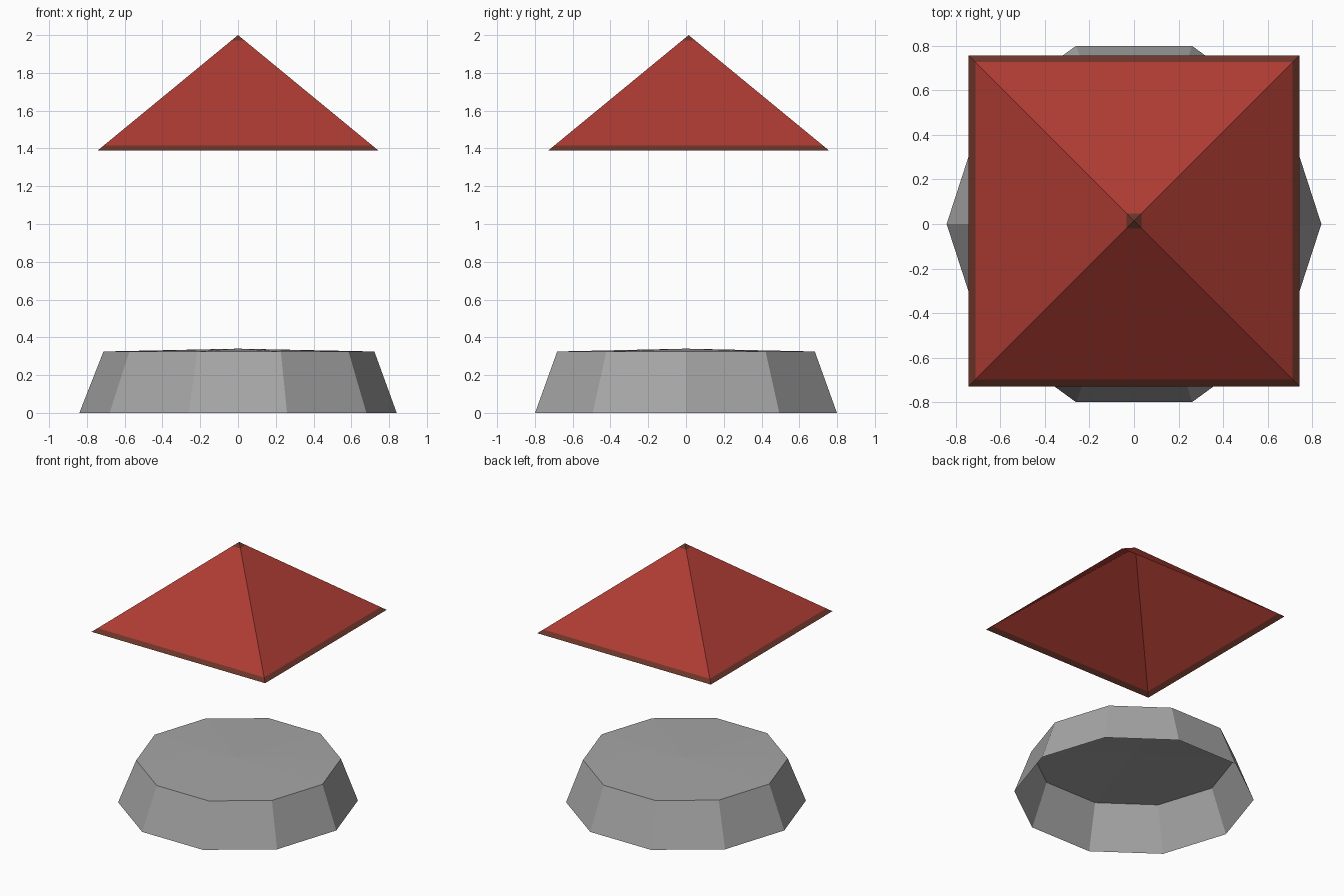
import bpy, bmesh
from math import cos, sin, pi

cube = bpy.data.objects.get("Cube")
if cube:
    bpy.data.objects.remove(cube, do_unlink=True)


def material(name, rgb):
    mat = bpy.data.materials.new(name)
    mat.use_nodes = True
    color = (*rgb, 1)
    mat.diffuse_color = color
    bsdf = mat.node_tree.nodes["Principled BSDF"]
    bsdf.inputs["Base Color"].default_value = color
    bsdf.inputs["Roughness"].default_value = 0.9
    return mat


def ring(bm, sides, radius, z, cx=0, cy=0, turn=0):
    angles = [turn + 2 * pi * i / sides for i in range(sides)]
    return [bm.verts.new((cx + radius * cos(a), cy + radius * sin(a), z)) for a in angles]


def bridge(bm, low, high, index=0):
    n = len(low)
    for i in range(n):
        j = (i + 1) % n
        bm.faces.new((low[i], low[j], high[j], high[i])).material_index = index


def cap(bm, rim, center, index=0):
    tip = bm.verts.new(center)
    for i, v in enumerate(rim):
        bm.faces.new((v, rim[(i + 1) % len(rim)], tip)).material_index = index


def finish(bm, name, mats):
    mesh = bpy.data.meshes.new(name)
    bm.to_mesh(mesh)
    bm.free()
    for mat in mats:
        mesh.materials.append(mat)
    bpy.context.collection.objects.link(bpy.data.objects.new(name, mesh))


stone = material("grey stone", (0.38, 0.38, 0.38))
red = material("red roof", (0.42, 0.045, 0.033))
brown = material("brown trim", (0.15, 0.035, 0.022))

# Ten-sided tapered stone base, open underneath, with a slightly domed top
bm = bmesh.new()
bottom = ring(bm, 10, 0.84, 0)
top = ring(bm, 10, 0.717, 0.325, cx=0.005)
bridge(bm, bottom, top)
cap(bm, top, (0, 0, 0.34))
finish(bm, "stone_base", [stone])

# Hollow pyramid roof with a brown eave band and a brown tip
bm = bmesh.new()
APEX, EAVE, HALF, CY = 2.0, 1.39, 0.742, 0.014
rings = []
for z in (EAVE, 1.415, 1.972):
    half = HALF * (APEX - z) / (APEX - EAVE)
    rings.append(ring(bm, 4, half * 2 ** 0.5, z, cy=CY, turn=pi / 4))
bridge(bm, rings[0], rings[1], 1)
bridge(bm, rings[1], rings[2], 0)
cap(bm, rings[2], (0, CY, APEX), 1)
finish(bm, "pyramid_roof", [red, brown])
